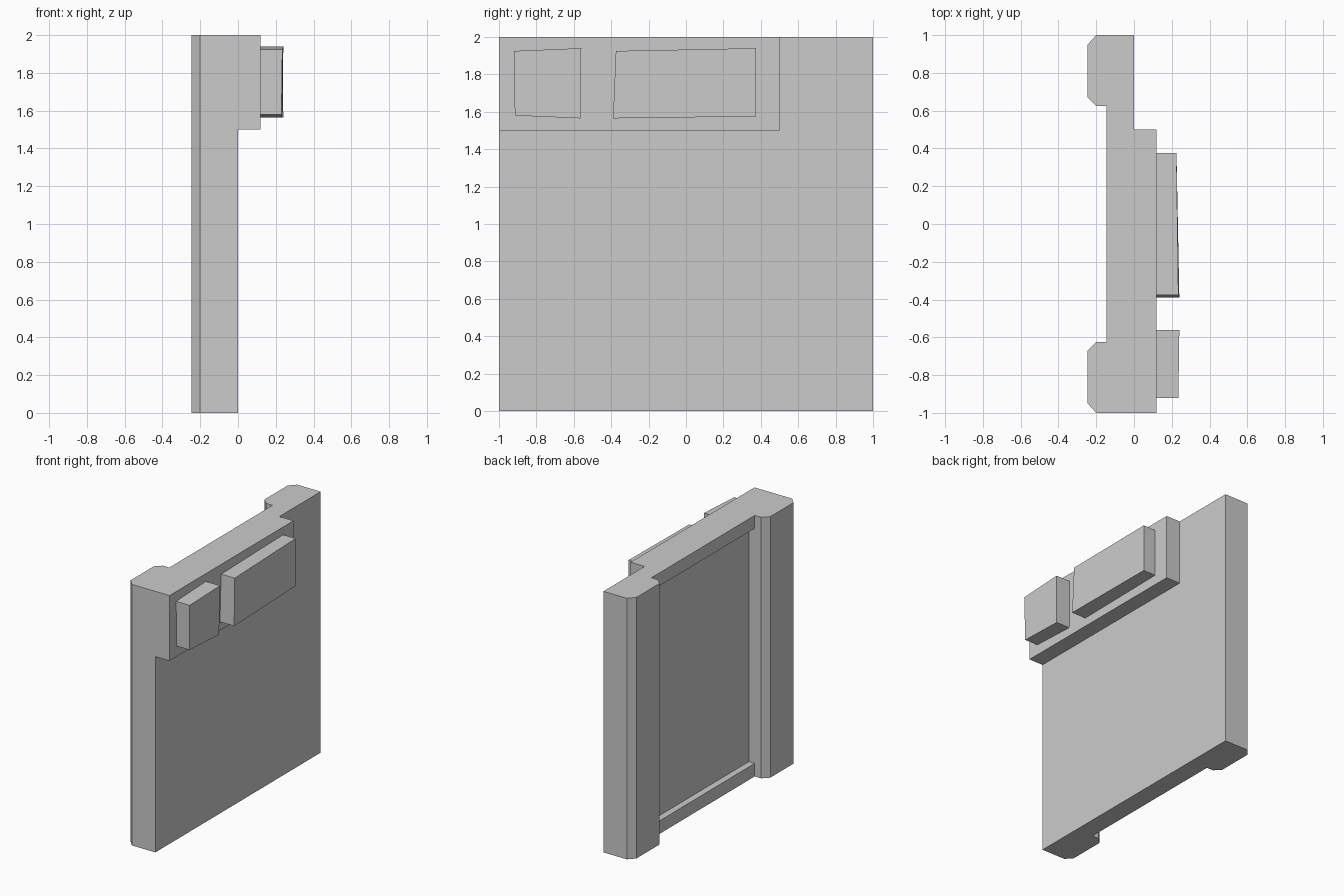
import bpy, bmesh
from mathutils import Vector

if "Cube" in bpy.data.objects:
    bpy.data.objects.remove(bpy.data.objects["Cube"])


def prism(name, base, cap):
    """Solid between two matching outlines."""
    bm = bmesh.new()
    a = [bm.verts.new(p) for p in base]
    b = [bm.verts.new(p) for p in cap]
    n = len(a)
    bm.faces.new(a)
    bm.faces.new(b)
    for i in range(n):
        j = (i + 1) % n
        bm.faces.new((a[i], a[j], b[j], b[i]))
    bmesh.ops.recalc_face_normals(bm, faces=bm.faces)
    me = bpy.data.meshes.new(name)
    bm.to_mesh(me)
    bm.free()
    ob = bpy.data.objects.new(name, me)
    bpy.context.collection.objects.link(ob)
    return ob


def box(name, x, y, z):
    outline = [(x[0], y[0]), (x[1], y[0]), (x[1], y[1]), (x[0], y[1])]
    return prism(name, [(*p, z[0]) for p in outline], [(*p, z[1]) for p in outline])


def boolean(ob, other, operation):
    mod = ob.modifiers.new(operation.title(), 'BOOLEAN')
    mod.operation = operation
    mod.solver = 'EXACT'
    mod.object = other
    bpy.context.view_layer.objects.active = ob
    bpy.ops.object.modifier_apply(modifier=mod.name)
    bpy.data.objects.remove(other, do_unlink=True)


# Wall panel with a chamfered pillar at each end, mirrored plan outline
half = [(0, 1), (-0.2, 1), (-0.245, 0.95), (-0.245, 0.67), (-0.2, 0.625), (-0.145, 0.625)]
plan = half + [(x, -y) for x, y in reversed(half)]
wall = prism("wall_panel", [(x, y, 0) for x, y in plan], [(x, y, 2) for x, y in plan])

# Recess on the back between the pillars, leaving top and bottom rails
boolean(wall, box("recess_cutter", (-0.22, -0.095), (-0.625, 0.625), (0.1, 1.9)), 'DIFFERENCE')

# Raised backing plate for the bricks
boolean(wall, box("brick_backing", (-0.05, 0.12), (-1, 0.5), (1.5, 2)), 'UNION')

# Irregular bricks: (y, z, outer x) for each corner
bricks = {
    "short_brick": [(-0.92, 1.925, 0.235), (-0.56, 1.94, 0.24),
                    (-0.565, 1.565, 0.235), (-0.915, 1.58, 0.23)],
    "long_brick": [(-0.375, 1.925, 0.235), (0.375, 1.94, 0.225),
                   (0.375, 1.575, 0.225), (-0.39, 1.565, 0.24)],
}
for name, corners in bricks.items():
    prism(name, [(0.12, y, z) for y, z, x in corners], [(x, y, z) for y, z, x in corners])
